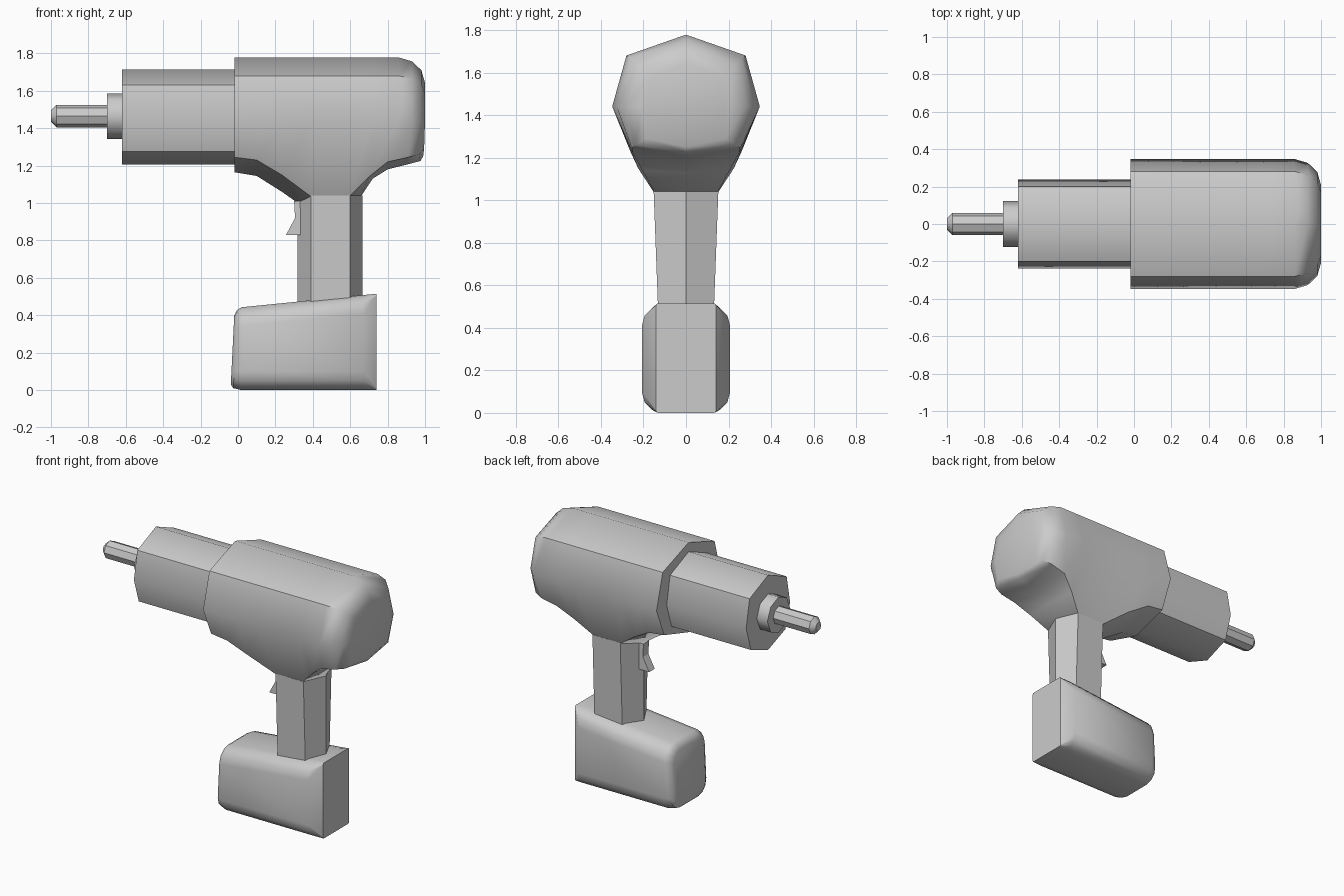
import bpy, bmesh, math

if "Cube" in bpy.data.objects:
    bpy.data.objects.remove(bpy.data.objects["Cube"])


def loft(name, rings, angle=48):
    """Skin a list of equally long vertex rings and cap both ends."""
    bm = bmesh.new()
    vr = [[bm.verts.new(p) for p in r] for r in rings]
    n = len(vr[0])
    for a, b in zip(vr, vr[1:]):
        for i in range(n):
            j = (i + 1) % n
            bm.faces.new((a[i], a[j], b[j], b[i]))
    bm.faces.new(vr[0])
    bm.faces.new(vr[-1])
    bmesh.ops.recalc_face_normals(bm, faces=bm.faces)
    me = bpy.data.meshes.new(name)
    bm.to_mesh(me)
    bm.free()
    ob = bpy.data.objects.new(name, me)
    bpy.context.collection.objects.link(ob)
    bpy.ops.object.select_all(action='DESELECT')
    ob.select_set(True)
    bpy.context.view_layer.objects.active = ob
    bpy.ops.object.shade_smooth_by_angle(angle=math.radians(angle))
    return ob


def mirrored(half):
    """Close a half section (first and last points on the centre line)."""
    return half + [(x, -y, z) for x, y, z in half[-2:0:-1]]


def disc(x, r, z=1.465, n=8):
    return [(x, r * math.sin(math.tau * i / n), z + r * math.cos(math.tau * i / n))
            for i in range(n)]


# Motor housing: eight-sided shell whose underside sweeps down to the grip
# (x, upper scale, lower side x, y, z, keel x, z)
stations = [
    (-0.02, 1.00, -0.02, 0.262, 1.245, -0.02, 1.165),
    (0.10, 1.00, 0.10, 0.262, 1.23, 0.10, 1.145),
    (0.235, 1.00, 0.235, 0.225, 1.15, 0.235, 1.06),
    (0.39, 1.00, 0.39, 0.15, 1.035, 0.32, 1.00),
    (0.60, 1.00, 0.60, 0.15, 1.04, 0.66, 1.04),
    (0.72, 1.00, 0.70, 0.205, 1.14, 0.72, 1.13),
    (0.86, 1.00, 0.80, 0.25, 1.22, 0.80, 1.18),
    (0.93, 0.94, 0.91, 0.255, 1.245, 0.90, 1.205),
    (0.98, 0.80, 0.97, 0.235, 1.26, 0.975, 1.225),
    (1.00, 0.60, 0.995, 0.19, 1.29, 0.99, 1.25),
]
rings = []
for x, s, lx, ly, lz, kx, kz in stations:
    rings.append(mirrored([
        (x, 0, 1.44 + 0.338 * s), (x, 0.28 * s, 1.44 + 0.24 * s),
        (x, 0.347 * s, 1.44), (lx, ly, lz), (kx, 0, kz)]))
loft("motor_housing", rings)

# Front barrel
barrel = [(0, 1.715), (0.20, 1.63), (0.237, 1.44), (0.185, 1.275), (0, 1.205)]
loft("front_barrel", [mirrored([(x, y, z) for y, z in barrel]) for x in (-0.62, 0.0)])

# Collar and drive spindle with tapered tip
loft("collar", [disc(-0.70, 0.122), disc(-0.60, 0.122)])
loft("drive_spindle", [disc(-1.0, 0.03), disc(-0.97, 0.06), disc(-0.68, 0.06)], 40)

# Six-sided grip
grip = []
for z, w in ((0.45, 0.13), (1.04, 0.152)):
    front_z = min(z, 1.0)
    grip.append([(0.318, 0, front_z), (0.39, w, z), (0.60, w, z),
                 (0.665, 0, z), (0.60, -w, z), (0.39, -w, z)])
loft("grip", grip)

# Trigger
profile = [(0.30, 1.01), (0.305, 0.92), (0.257, 0.83), (0.335, 0.83), (0.345, 1.01)]
loft("trigger", [[(x, y, z) for x, z in profile] for y in (-0.03, 0.03)], 30)


# Battery pack: rounded sections along x
def section(x, w, z0, z1, r, lean=0.0):
    pts = []
    for k, (cy, cz) in enumerate(((w - r, z1 - r), (-w + r, z1 - r),
                                  (-w + r, z0 + r), (w - r, z0 + r))):
        for i in range(4):
            a = math.pi / 2 * (k + i / 3)
            z = cz + r * math.sin(a)
            pts.append((x + lean * z, cy + r * math.cos(a), z))
    return pts


loft("battery_pack", [
    section(-0.04, 0.16, 0.03, 0.40, 0.07, 0.05),
    section(-0.025, 0.19, 0.01, 0.43, 0.09, 0.05),
    section(0.02, 0.208, 0.0, 0.443, 0.10),
    section(0.67, 0.208, 0.0, 0.508, 0.10),
    section(0.74, 0.14, 0.0, 0.515, 0.01),
], 40)
